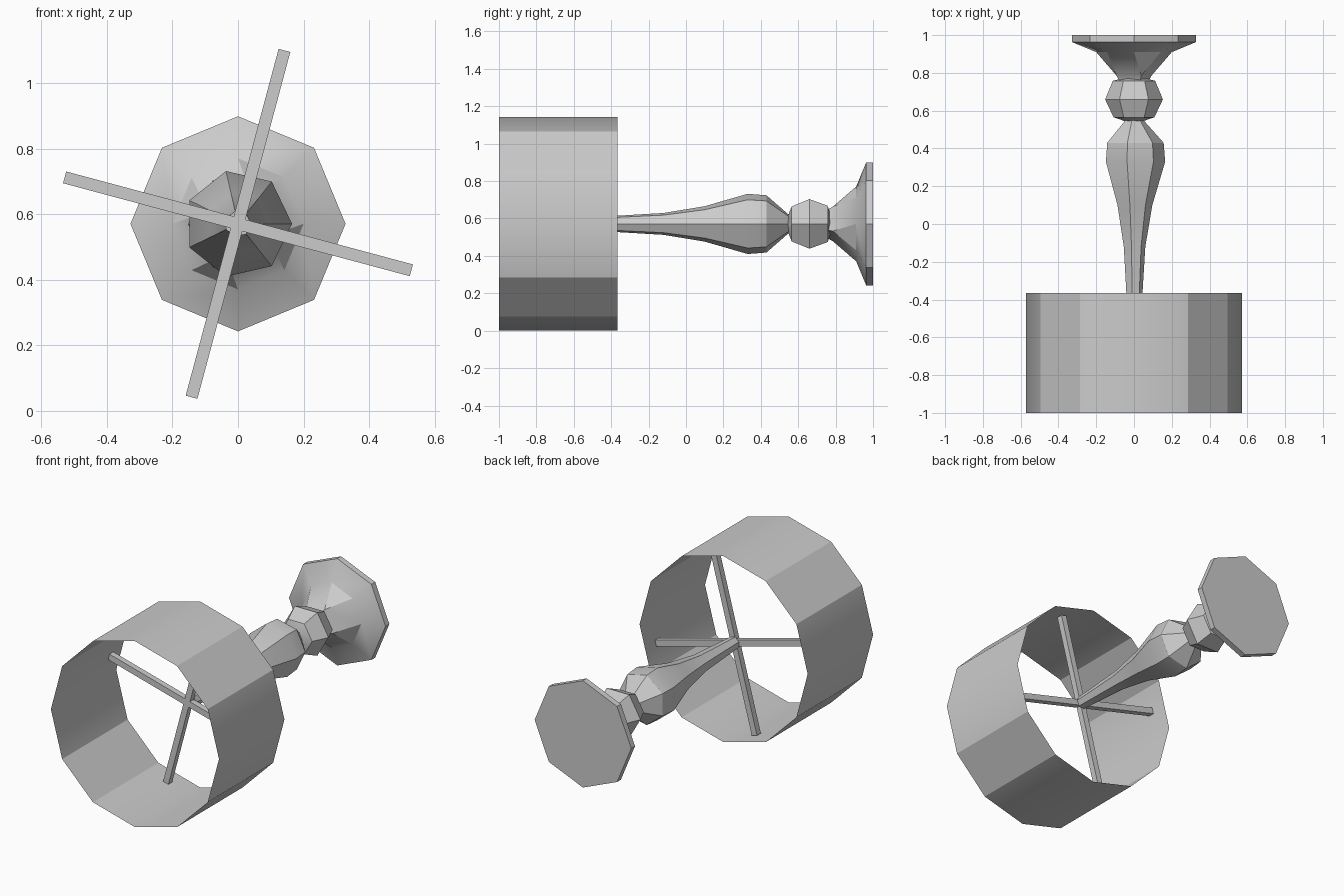
import bpy, bmesh
from math import sin, cos, pi, radians

if "Cube" in bpy.data.objects:
    bpy.data.objects.remove(bpy.data.objects["Cube"])

CZ = 0.571  # height of the lamp axis, which lies along y


def ring(bm, n, r, y, a0=0.0):
    return [bm.verts.new((r * cos(a0 + 2 * pi * i / n), y, CZ + r * sin(a0 + 2 * pi * i / n)))
            for i in range(n)]


def bridge(bm, a, b):
    n = len(a)
    for i in range(n):
        j = (i + 1) % n
        bm.faces.new((a[i], a[j], b[j], b[i]))


def finish(bm, name, angle=30):
    bmesh.ops.recalc_face_normals(bm, faces=bm.faces)
    mesh = bpy.data.meshes.new(name)
    bm.to_mesh(mesh)
    bm.free()
    ob = bpy.data.objects.new(name, mesh)
    bpy.context.collection.objects.link(ob)
    bpy.ops.object.select_all(action='DESELECT')
    ob.select_set(True)
    bpy.context.view_layer.objects.active = ob
    bpy.ops.object.shade_smooth_by_angle(angle=radians(angle))
    return ob


def turned(name, n, profile, caps=True):
    bm = bmesh.new()
    rings = [ring(bm, n, r, y) for y, r in profile]
    for a, b in zip(rings, rings[1:]):
        bridge(bm, a, b)
    if caps:
        bm.faces.new(rings[0])
        bm.faces.new(rings[-1])
    return finish(bm, name)


# Open, thin twelve-sided shade
turned("shade", 12, [(-1, 0.571), (-0.365, 0.571)], caps=False)

# Seven-sided tapering stem and six-sided knob
turned("stem", 7, [(-0.465, 0.04), (-0.365, 0.045), (-0.12, 0.06), (0.1, 0.097),
                   (0.33, 0.165), (0.43, 0.157), (0.55, 0.05)])
turned("knob", 6, [(0.545, 0.05), (0.565, 0.108), (0.66, 0.153), (0.758, 0.112), (0.772, 0.06)])

# Eight-sided foot, narrowing to a four-sided neck
bm = bmesh.new()
back = ring(bm, 8, 0.328, 1.0)
rim = ring(bm, 8, 0.328, 0.963)
waist = ring(bm, 8, 0.2, 0.91)
neck = ring(bm, 4, 0.1, 0.785, -pi / 8)
tip = ring(bm, 4, 0.085, 0.76, -pi / 8)
bm.faces.new(back)
bridge(bm, back, rim)
bridge(bm, rim, waist)
for k in range(4):
    a, b, c = waist[2 * k - 1], waist[2 * k], waist[(2 * k + 1) % 8]
    p, q = neck[k], neck[(k + 1) % 4]
    bm.faces.new((a, b, p))
    bm.faces.new((b, q, p))
    bm.faces.new((b, c, q))
bridge(bm, neck, tip)
bm.faces.new(tip)
finish(bm, "foot")

# Crossed bars holding the shade
for name, deg in (("upright_bar", 15), ("cross_bar", 105)):
    bpy.ops.mesh.primitive_cube_add(size=1, location=(0, -0.48, CZ), rotation=(0, radians(deg), 0))
    bar = bpy.context.object
    bar.name = name
    bar.scale = (0.037, 0.037, 1.095)
